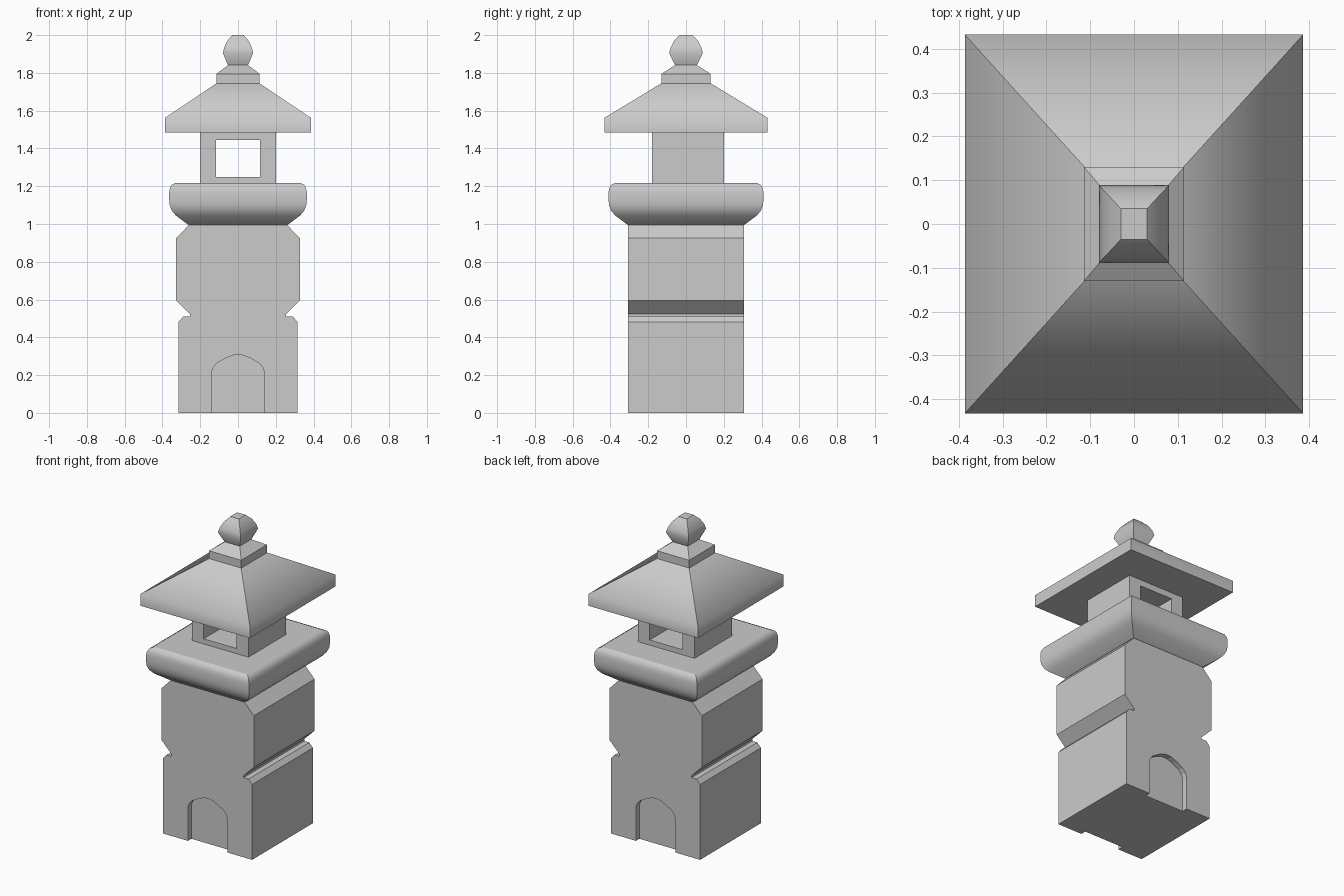
import bpy, bmesh

if "Cube" in bpy.data.objects:
    bpy.data.objects.remove(bpy.data.objects["Cube"])


def finish(bm, name):
    bmesh.ops.recalc_face_normals(bm, faces=bm.faces)
    mesh = bpy.data.meshes.new(name)
    bm.to_mesh(mesh)
    bm.free()
    obj = bpy.data.objects.new(name, mesh)
    bpy.context.collection.objects.link(obj)
    return obj


def extrude_y(name, half, y0, y1):
    """Mirror a right-hand (x, z) outline and extrude it along y."""
    outline = half + [(-x, z) for x, z in reversed(half) if x > 0]
    bm = bmesh.new()
    face = bm.faces.new([bm.verts.new((x, y0, z)) for x, z in outline])
    geom = bmesh.ops.extrude_face_region(bm, geom=[face])["geom"]
    verts = [g for g in geom if isinstance(g, bmesh.types.BMVert)]
    bmesh.ops.translate(bm, verts=verts, vec=(0, y1 - y0, 0))
    return finish(bm, name)


def loft(name, rings, smooth=False):
    """Stack rectangles (half x, half y, z); corner edges stay sharp."""
    bm = bmesh.new()
    loops = [[bm.verts.new((sx * x, sy * y, z))
              for sx, sy in ((-1, -1), (1, -1), (1, 1), (-1, 1))]
             for x, y, z in rings]
    caps = [bm.faces.new(loops[0]), bm.faces.new(loops[-1])]
    for a, b in zip(loops, loops[1:]):
        for i in range(4):
            j = (i + 1) % 4
            f = bm.faces.new((a[i], a[j], b[j], b[i]))
            f.smooth = smooth
            bm.edges.get((a[i], b[i])).smooth = False
    for cap in caps:
        for e in cap.edges:
            e.smooth = False
    return finish(bm, name)


def cut(obj, cutter):
    mod = obj.modifiers.new("cut", 'BOOLEAN')
    mod.operation = 'DIFFERENCE'
    mod.solver = 'EXACT'
    mod.object = cutter
    bpy.context.view_layer.objects.active = obj
    bpy.ops.object.modifier_apply(modifier=mod.name)
    bpy.data.objects.remove(cutter)


# Pedestal with side grooves, chamfers and an arched recess front and back
DEPTH = 0.307
pedestal = extrude_y("pedestal", [
    (0.315, 0), (0.315, 0.482), (0.29, 0.51), (0.255, 0.51), (0.255, 0.523),
    (0.327, 0.595), (0.327, 0.925), (0.26, 0.995)], -DEPTH, DEPTH)
arch = [(0.14, -0.1), (0.14, 0.21), (0.132, 0.24), (0.11, 0.264),
        (0.06, 0.292), (0.025, 0.305), (0, 0.308)]
for s in (-1, 1):
    cut(pedestal, extrude_y("arch_cutter", arch, s * (DEPTH - 0.035), s * 0.5))

# Rounded platform: (inset, z) profile around a rectangle
profile = [(0.102, 0.995), (0.035, 1.045), (0.014, 1.07), (0.003, 1.098),
           (0, 1.125), (0, 1.17), (0.004, 1.19), (0.013, 1.207), (0.034, 1.217)]
loft("platform", [(0.364 - d, 0.41 - d, z) for d, z in profile], True)

# Light chamber with a window running through from front to back
chamber = extrude_y("light_chamber", [(0.2, 1.21), (0.2, 1.49)], -0.18, 0.2)
cut(chamber, extrude_y("window_cutter", [(0.117, 1.25), (0.117, 1.445)], -0.4, 0.4))

# Hipped roof, stepped cap and bud-shaped finial
loft("roof", [(0.386, 0.432, 1.485), (0.386, 0.432, 1.562),
              (0.113, 0.13, 1.745)], True)
loft("roof_cap", [(0.114, 0.13, 1.743), (0.114, 0.13, 1.795),
                  (0.053, 0.058, 1.841)])
loft("finial", [(0.052, 0.057, 1.838), (0.08, 0.089, 1.905),
                (0.073, 0.081, 1.935), (0.056, 0.063, 1.97),
                (0.03, 0.035, 2.0)], True)
